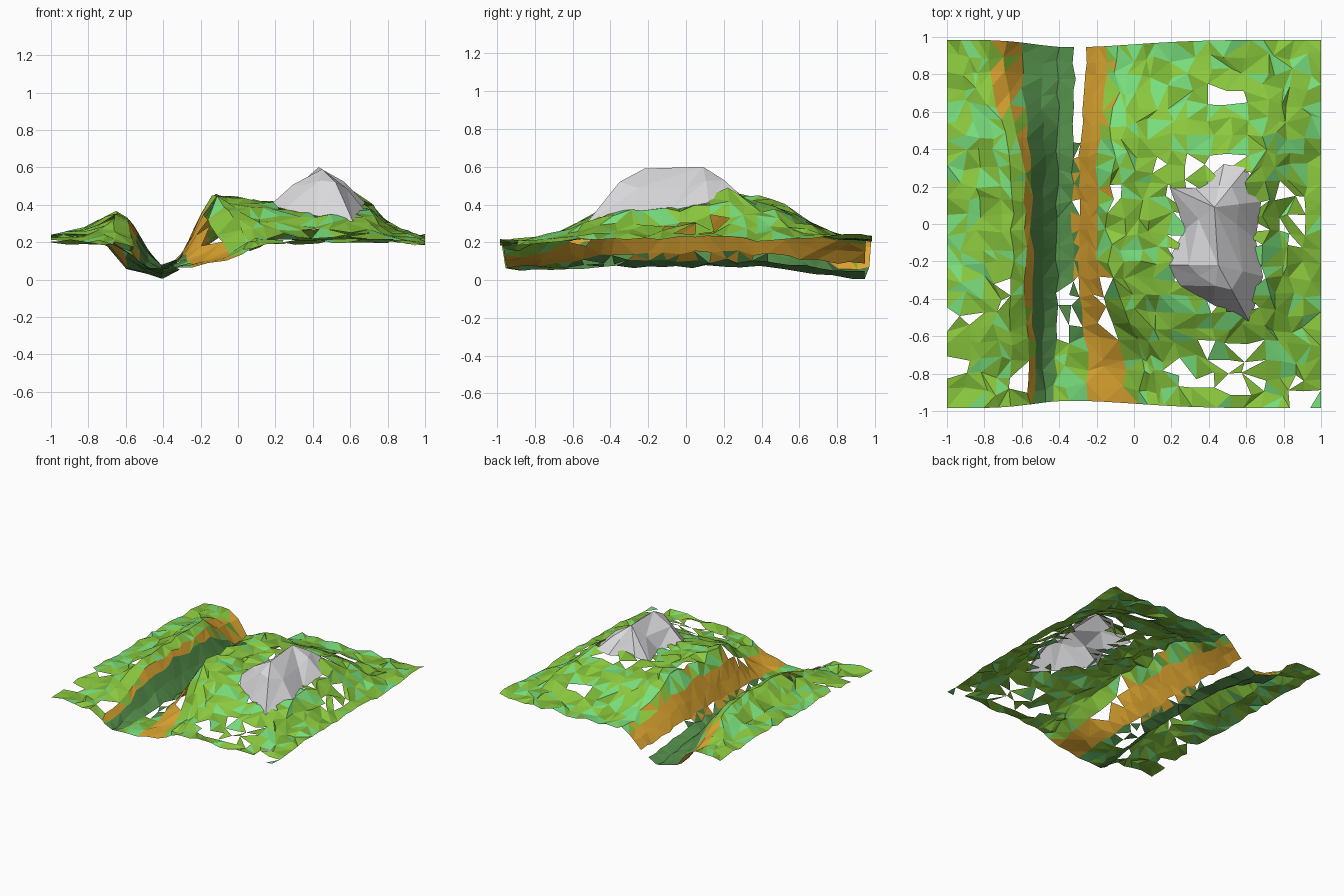
import bpy, math, random
from mathutils import Vector

random.seed(11)
cube = bpy.data.objects.get("Cube")
if cube:
    bpy.data.objects.remove(cube, do_unlink=True)


def material(name, srgb):
    m = bpy.data.materials.new(name)
    m.use_nodes = True
    col = [(c / 255) ** 2.2 for c in srgb] + [1]
    m.diffuse_color = col
    bsdf = next(n for n in m.node_tree.nodes if n.type == 'BSDF_PRINCIPLED')
    bsdf.inputs["Base Color"].default_value = col
    return m


LIME, MINT, DARK, OCHRE, GRASS = range(5)
ground_mats = [material("lime grass", (138, 200, 64)),
               material("mint grass", (120, 222, 124)),
               material("dark river bed", (84, 140, 76)),
               material("ochre earth", (220, 164, 52)),
               material("mid grass", (120, 178, 56))]
rock_mat = material("pale grey rock", (216, 216, 219))

# Cross-section of the valley: x at front, middle, back; z at front, middle, back
STATIONS = [
    (-1, -1, -1, .20, .23, .23),
    (-.8, -.82, -.87, .20, .26, .23),
    (-.66, -.65, -.77, .19, .36, .22),     # left crest
    (-.56, -.58, -.69, .14, .32, .18),     # left earth bank
    (-.53, -.545, -.6, .10, .26, .06),     # river bed starts
    (-.48, -.48, -.5, .06, .15, .03),
    (-.42, -.41, -.41, .05, .07, .01),
    (-.36, -.33, -.32, .06, .10, .05),     # river bed ends
    (-.25, -.29, -.26, .07, .15, .09),     # right earth bank
    (-.05, -.2, -.15, .11, .34, .20),
    (.04, -.13, -.08, .16, .45, .23),      # right crest
    (.15, .1, .1, .19, .41, .22),
    (.5, .5, .5, .20, .39, .22),
    (.7, .7, .7, .21, .37, .22),
    (.84, .84, .84, .20, .27, .22),
    (1, 1, 1, .20, .22, .23)]
STEPS = [2, 2, 1, 1, 1, 1, 1, 1, 2, 1, 3, 4, 2, 2, 2]
ROWS = 23


def clamp(t):
    return max(0, min(1, t))


def smooth(t):
    t = clamp(t)
    return t * t * (3 - 2 * t)


def section(y):
    """Valley cross-section points (x, z) at one y."""
    hill = smooth((.9 - y) / .5) * smooth((y + .95) / .75)
    bend = smooth((abs(y) - .25) / .6)
    end, z_end = (0, 3) if y < 0 else (2, 5)
    return [(s[1] + (s[end] - s[1]) * bend,
             s[z_end] + (s[4] - s[z_end]) * hill) for s in STATIONS]


def height(x, y):
    pts = section(y)
    z = pts[-1][1]
    for (x0, z0), (x1, z1) in zip(pts, pts[1:]):
        if x <= x1:
            z = z0 + (z1 - z0) * clamp((x - x0) / (x1 - x0))
            break
    # Knoll behind the rock
    return z + .11 * math.exp(-((x - .56) ** 2 + (y - .2) ** 2) / .025)


def inside(x, y, poly):
    hit = False
    for (x0, y0), (x1, y1) in zip(poly, poly[1:] + poly[:1]):
        if (y0 > y) != (y1 > y) and x < x0 + (x1 - x0) * (y - y0) / (y1 - y0):
            hit = not hit
    return hit


def build(name, verts, faces, mats, indices):
    me = bpy.data.meshes.new(name)
    me.from_pydata(verts, [], faces)
    for m in mats:
        me.materials.append(m)
    for p, i in zip(me.polygons, indices):
        p.material_index = i
    ob = bpy.data.objects.new(name, me)
    bpy.context.scene.collection.objects.link(ob)
    return ob


# Rock outline and ridge
OUTLINE = [(.19, .2), (.27, -.03), (.17, -.22), (.25, -.33), (.42, -.43),
           (.62, -.53), (.69, -.28), (.65, -.08), (.68, .12), (.6, .3),
           (.48, .32), (.33, .19)]
RIDGE_BACK, RIDGE_FRONT = Vector((.43, .09, .6)), Vector((.45, -.22, .59))
hollow = [(.45 + (x - .45) * .95, -.1 + (y + .1) * .95) for x, y in OUTLINE]

# Torn openings in the ground: x, y, radii, chance of a face missing
HOLES = [(.48, .66, .13, .06, .9), (.52, -.77, .32, .14, .45), (.92, -.87, .08, .09, .5),
         (-.08, .15, .05, .12, .4), (.28, .34, .3, .06, .45), (.84, .05, .1, .15, .35),
         (-.14, -.42, .05, .16, .4), (-.93, -.62, .08, .18, .45),
         (-.63, -.82, .07, .1, .4), (-.68, -.42, .05, .1, .3)]


def torn(x, y):
    return any(((x - hx) / rx) ** 2 + ((y - hy) / ry) ** 2 < 1 and random.random() < chance
               for hx, hy, rx, ry, chance in HOLES)


# Ground vertices on a jittered grid that follows the valley
columns = [(g, k / n) for g, n in enumerate(STEPS) for k in range(n)]
columns.append((len(STEPS) - 1, 1))
W = len(columns)
verts = []
for r in range(ROWS + 1):
    v = -1 + 2 * r / ROWS
    for c, (g, f) in enumerate(columns):
        rim_x, rim_y = c in (0, W - 1), r in (0, ROWS)
        valley = 2 <= g <= 9
        y = v if rim_y else v + random.uniform(-.026, .026)
        pts = section(y)
        x = pts[g][0] + (pts[g + 1][0] - pts[g][0]) * f
        if not rim_x:
            j = .012 if valley else .03
            x += random.uniform(-j, j)
        rough = .01 if valley else .017
        z = height(x, y) + random.uniform(-rough, rough)
        spread = .25 if x < -.35 else .5
        y *= .985 - .04 * math.exp(-((x + .35) / spread) ** 2)
        verts.append((x, y, max(z, 0)))


def grass():
    return random.choices((LIME, MINT, GRASS), (58, 27, 15))[0]


def colour(gap, y):
    """Material of a face from its valley strip; None leaves a gap."""
    if gap == 8:
        return OCHRE
    if gap == 3:
        return OCHRE if random.random() < .85 else grass()
    if gap in (4, 5) or (gap == 6 and y > -.3):
        return DARK
    if gap in (6, 7) and -.6 < y < -.3:
        return None if random.random() < .6 else DARK
    if gap == 7 and y > -.3:
        if y > .5:
            return None if random.random() < .85 else OCHRE
        return random.choices((DARK, OCHRE, None), (45, 35, 20))[0]
    if gap == 9 and random.random() < .1:
        return OCHRE
    if gap == 2 and y > .6 and random.random() < .4:
        return OCHRE
    return grass()


faces, indices = [], []
for r in range(ROWS):
    for c in range(W - 1):
        a = r * W + c
        b, d, e = a + 1, a + W, a + W + 1
        if random.random() < .5:
            pair = ((a, b, e), (a, e, d))
        else:
            pair = ((a, b, d), (b, e, d))
        for tri in pair:
            x = sum(verts[i][0] for i in tri) / 3
            y = sum(verts[i][1] for i in tri) / 3
            m = colour(columns[c][0], y)
            if m is None or inside(x, y, hollow) or torn(x, y):
                continue
            faces.append(tri)
            indices.append(m)
build("valley_ground", verts, faces, ground_mats, indices)

# Rock: rim on the ground, faceted shoulder ring, sharp ridge
n = len(OUTLINE)
rim = [Vector((x, y, height(x, y) - .01)) for x, y in OUTLINE]
tops = [RIDGE_BACK if p.y > -.08 else RIDGE_FRONT for p in rim]
shoulder = []
for p, t in zip(rim, tops):
    q = p.lerp(t, random.uniform(.42, .58))
    # Steep towards the front, straight slopes on the sides
    lift = .76 if p.y < -.4 else random.uniform(.5, .62)
    q.z = p.z + (t.z - p.z) * lift
    shoulder.append(q)
rock_verts = rim + shoulder + [RIDGE_BACK, RIDGE_FRONT]
rock_faces = []
for i in range(n):
    j = (i + 1) % n
    rock_faces += [(i, j, n + j), (i, n + j, n + i)]
    ti, tj = (2 * n + (t is RIDGE_FRONT) for t in (tops[i], tops[j]))
    rock_faces.append((n + i, n + j, tj))
    if ti != tj:
        rock_faces.append((n + i, tj, ti))
build("rock_peak", [tuple(p) for p in rock_verts], rock_faces, [rock_mat], [0] * len(rock_faces))
